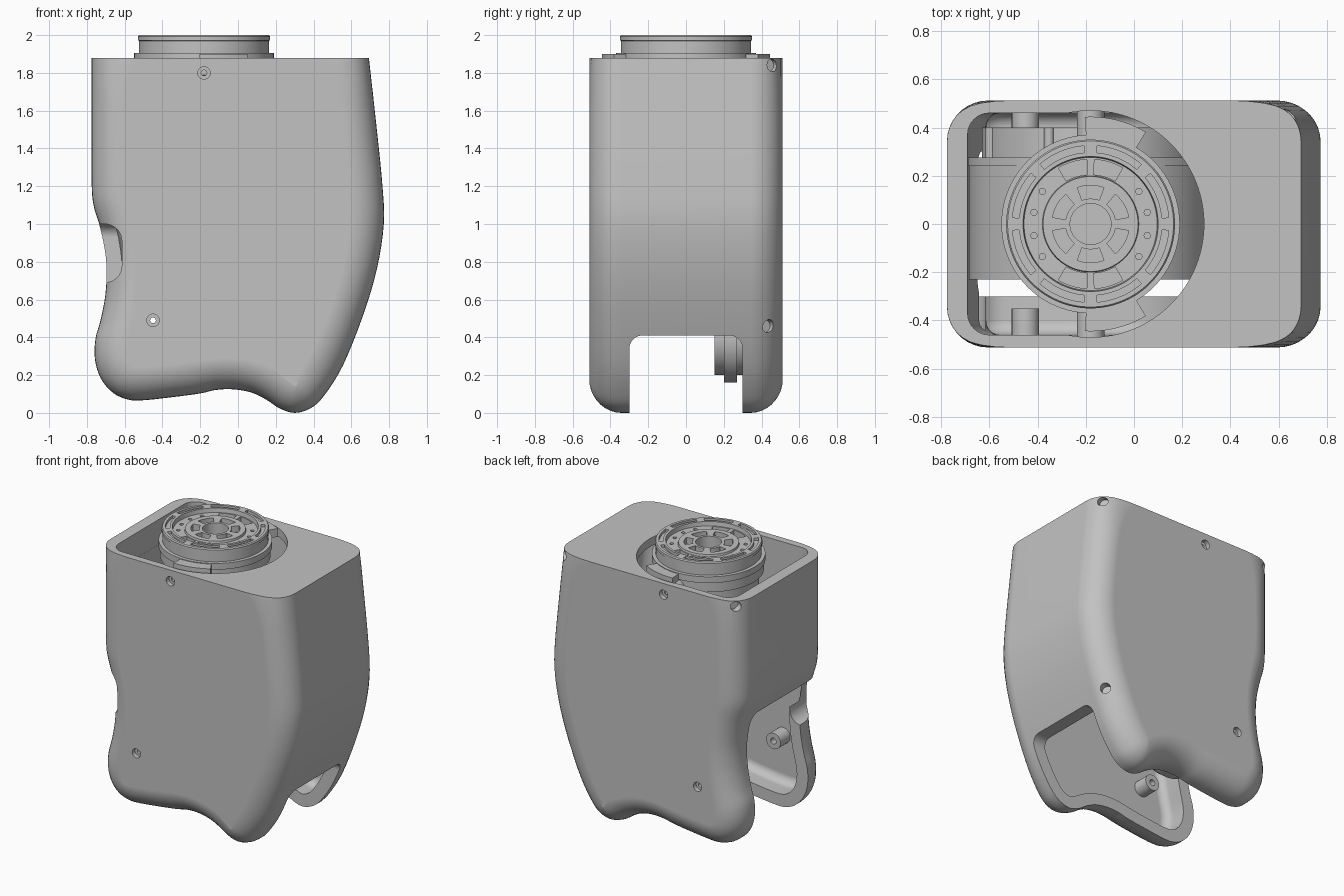
import bpy, bmesh, math
from math import sin, cos, pi, radians
from mathutils import Vector, Matrix

if "Cube" in bpy.data.objects:
    bpy.data.objects.remove(bpy.data.objects["Cube"])

grey = bpy.data.materials.new("plain_grey")
grey.use_nodes = True
COLOUR = (0.54, 0.54, 0.54, 1)
grey.diffuse_color = COLOUR
grey.node_tree.nodes["Principled BSDF"].inputs["Base Color"].default_value = COLOUR


def make(name, bm):
    bmesh.ops.recalc_face_normals(bm, faces=bm.faces)
    me = bpy.data.meshes.new(name)
    bm.to_mesh(me)
    bm.free()
    me.materials.append(grey)
    ob = bpy.data.objects.new(name, me)
    bpy.context.collection.objects.link(ob)
    return ob


def cut(target, tool):
    mod = target.modifiers.new("cut", "BOOLEAN")
    mod.operation, mod.object, mod.solver = "DIFFERENCE", tool, "EXACT"
    dg = bpy.context.evaluated_depsgraph_get()
    me = bpy.data.meshes.new_from_object(target.evaluated_get(dg))
    target.modifiers.clear()
    target.data = me
    bpy.data.objects.remove(tool)


def smooth(ob, angle=32):
    ob.data.shade_smooth()
    ob.data.set_sharp_from_angle(angle=radians(angle))
    ob.modifiers.new("normals", "WEIGHTED_NORMAL").keep_sharp = True


def box(name, lo, hi, axis=0, bevel=0.0):
    lo, hi = Vector(lo), Vector(hi)
    bm = bmesh.new()
    bmesh.ops.create_cube(bm, size=1)
    for v in bm.verts:
        v.co = (lo + hi) / 2 + Vector(a * b for a, b in zip(v.co, hi - lo))
    if bevel:
        edges = [e for e in bm.edges
                 if abs((e.verts[0].co - e.verts[1].co).normalized()[axis]) > 0.9]
        bmesh.ops.bevel(bm, geom=edges, offset=bevel, segments=8, profile=0.5, affect="EDGES")
    return make(name, bm)


def rod(name, a, b, r, seg=32):
    a, b = Vector(a), Vector(b)
    bm = bmesh.new()
    turn = (b - a).to_track_quat("Z", "Y").to_matrix().to_4x4()
    bmesh.ops.create_cone(bm, cap_ends=True, segments=seg, radius1=r, radius2=r,
                          depth=(b - a).length, matrix=Matrix.Translation((a + b) / 2) @ turn)
    return make(name, bm)


def lathe(name, profile, centre, axis="Z", seg=96):
    """Turn a closed radius/height outline into a ring or solid."""
    bm = bmesh.new()
    rings = [[bm.verts.new((r * cos(2 * pi * i / seg), r * sin(2 * pi * i / seg), h))
              for r, h in profile] for i in range(seg)]
    n = len(profile)
    for i in range(seg):
        p, q = rings[i], rings[(i + 1) % seg]
        for j in range(n):
            bm.faces.new((p[j], q[j], q[(j + 1) % n], p[(j + 1) % n]))
    bmesh.ops.remove_doubles(bm, verts=bm.verts, dist=1e-5)
    if axis == "Y":
        bm.transform(Matrix.Rotation(-pi / 2, 4, "X"))
    bm.transform(Matrix.Translation(centre))
    return make(name, bm)


def arc_block(name, r0, r1, mid, span, z0, z1, seg=10):
    """A bent block around the upright axis."""
    bm = bmesh.new()
    angles = [mid + span * (i / seg - 0.5) for i in range(seg + 1)]
    pts = [(r1, a) for a in angles] + [(r0, a) for a in reversed(angles)]
    low, high = ([bm.verts.new((AX + r * cos(a), r * sin(a), z)) for r, a in pts] for z in (z0, z1))
    bm.faces.new(low)
    bm.faces.new(high)
    for i in range(len(pts)):
        j = (i + 1) % len(pts)
        bm.faces.new((low[i], low[j], high[j], high[i]))
    return make(name, bm)


# Side outline of the housing, from top left round to top right
OUTLINE = [Vector(p) for p in (
    (-.775, 2.3), (-.775, 1.9), (-.775, 1.5), (-.775, 1.22), (-.765, 1.1), (-.735, 1), (-.708, .88),
    (-.695, .76), (-.703, .62), (-.728, .49), (-.755, .39), (-.757, .28), (-.725, .18),
    (-.66, .105), (-.58, .07), (-.5, .067), (-.35, .083), (-.2, .103), (-.12, .121), (-.03, .125),
    (.07, .108), (.15, .07), (.22, .024), (.3, 0), (.385, .025), (.455, .09), (.555, .25),
    (.66, .51), (.735, .76), (.772, 1), (.765, 1.2), (.735, 1.5), (.693, 1.88), (.646, 2.3))]


def spline(pts, sub=4):
    out = []
    ext = [pts[0]] + pts + [pts[-1]]
    for a, b, c, d in zip(ext, ext[1:], ext[2:], ext[3:]):
        for k in range(sub):
            t = k / sub
            out.append(0.5 * (2 * b + (c - a) * t + (2 * a - 5 * b + 4 * c - d) * t * t
                              + (3 * b - a - 3 * c + d) * t ** 3))
    return out + [pts[-1]]


def inset(pts, dist):
    """Shrink an outline in small relaxed steps so tight curves do not fold."""
    n, steps = len(pts), math.ceil(dist / 0.005)
    for _ in range(steps):
        moved = []
        for i in range(n):
            t = (pts[(i + 1) % n] - pts[i - 1]).normalized()
            moved.append(pts[i] - Vector((t.y, -t.x)) * dist / steps)
        pts = [moved[i] * 0.76 + (moved[i - 1] + moved[(i + 1) % n]) * 0.12 for i in range(n)]
    return pts


def pillow(name, wall, half, r, top, seg=9):
    """Outline swept front to back with rounded edges and a flat top."""
    base = inset(spline(OUTLINE), wall)
    arc = [(r * (1 - sin(pi / 2 * k / seg)), half - r * (1 - cos(pi / 2 * k / seg)))
           for k in range(seg + 1)]
    layers = [(d, -y) for d, y in arc] + [(d, y) for d, y in reversed(arc)]
    bm = bmesh.new()
    rings = [[bm.verts.new((p.x, y, p.y)) for p in inset(base, d)] for d, y in layers]
    for p, q in zip(rings, rings[1:]):
        for i in range(len(p)):
            j = (i + 1) % len(p)
            bm.faces.new((p[i], p[j], q[j], q[i]))
    bm.faces.new(rings[0])
    bm.faces.new(rings[-1])
    trim = bmesh.ops.bisect_plane(bm, geom=bm.verts[:] + bm.edges[:] + bm.faces[:],
                                  plane_co=(0, 0, top), plane_no=(0, 0, 1), clear_outer=True)
    bmesh.ops.contextual_create(
        bm, geom=[e for e in trim["geom_cut"] if isinstance(e, bmesh.types.BMEdge)])
    return make(name, bm)


AX = -0.18  # upright motor axis

# Housing shell with top opening, leg slot, side opening and notch
shell = pillow("housing", 0, 0.512, 0.17, 1.88)
cut(shell, pillow("cavity", 0.085, 0.46, 0.06, 1.82, 5))
cut(shell, box("top_window", (-.69, -.46, 1.7), (AX + .05, .46, 2), 2, 0.09))
cut(shell, rod("top_round", (AX, 0, 1.7), (AX, 0, 2), 0.47, 96))
cut(shell, box("leg_slot", (-1, -.3, -.5), (1, .3, .41), 0, 0.07))
cut(shell, box("side_opening", (-1, -.3, -.3), (-.5, .3, 1), 0, 0.07))
cut(shell, box("side_notch", (-1, -.7, .69), (-.615, -.2, 1), 1, 0.09))

# Screw holes in front, back and rear corners
SCREWS = ((AX, 1.8), (-.45, .49))
for s in (-1, 1):
    for x, z in SCREWS:
        cut(shell, rod("sink", (x, s * .48, z), (x, s * .6, z), .033))
        cut(shell, rod("drill", (x, s * .4, z), (x, s * .6, z), .015, 16))
for x, y, z, s in ((.65, .455, 1.84, 1), (.61, .435, .46, 1), (-.72, .46, 1.84, -1)):
    cut(shell, rod("corner_hole", (x - s * .035, y - .02, z), (x + s * .1, y + .06, z), .034))
smooth(shell)

# Screw bosses inside the walls
for s, side in ((-1, "front"), (1, "back")):
    for (x, z), place in zip(SCREWS, ("upper", "lower")):
        smooth(lathe(f"{side}_{place}_boss", [(.022, 0), (.057, 0), (.057, .12), (.022, .12)],
                     (x, s * .41 - .06, z), "Y", 32))

# Output ring of the upright motor
ring = lathe("output_ring", [(.085, 1.86), (.37, 1.86), (.37, 1.905), (.345, 1.905), (.345, 1.97),
                             (.35, 1.972), (.35, 1.992), (.344, 2), (.28, 2), (.276, 1.97),
                             (.2, 1.97), (.197, 1.985), (.085, 1.985)], (AX, 0, 0))
for i in range(8):
    cut(ring, arc_block("rim_slot", .297, .325, pi / 8 + i * pi / 4, .62, 1.98, 2.1))
for i in range(6):
    cut(ring, arc_block("hub_slot", .105, .16, pi / 6 + i * pi / 3, .7, 1.94, 2.1))
for sx in (-1, 1):
    for sy in (-1, 1):
        cut(ring, arc_block("pocket", .205, .268, sy * (pi / 2 + sx * .29), .46, 1.92, 2.1))
        for hx, hy in ((.235, .048), (.2, .135)):
            cut(ring, rod("bolt_hole", (AX + sx * hx, sy * hy, 1.94),
                          (AX + sx * hx, sy * hy, 2.1), .013, 16))
smooth(ring)

# Curved mounting lugs front and back
for s, side in ((-1, "front"), (1, "back")):
    smooth(arc_block(f"{side}_lug", .36, .445, s * radians(76), radians(34), 1.84, 1.9))

# Upright motor body
smooth(lathe("upright_motor", [(0, 1.6), (.33, 1.6), (.33, 1.78), (.36, 1.79), (.36, 1.86), (0, 1.86)],
             (AX, 0, 0)))

# Cross motor, lying front to back, with a rear flange and ribbed cover
smooth(lathe("cross_motor", [(0, -.23), (.505, -.23), (.505, .24), (.51, .24), (.51, .275),
                             (.45, .275), (.45, .4), (0, .4)], (AX, 0, 1.2), "Y"))
for i in range(8):
    a = i * pi / 4 + pi / 8
    x, z = AX + .45 * cos(a), 1.2 + .45 * sin(a)
    smooth(rod(f"cover_rib_{i + 1}", (x, .27, z), (x, .4, z), .02, 16))

# Lower drive disc beside the leg slot
smooth(lathe("drive_disc", [(0, .15), (.2, .15), (.2, .2), (.24, .2), (.24, .27), (.2, .27),
                            (.2, .3), (0, .3)], (-.1, 0, .4), "Y"))
